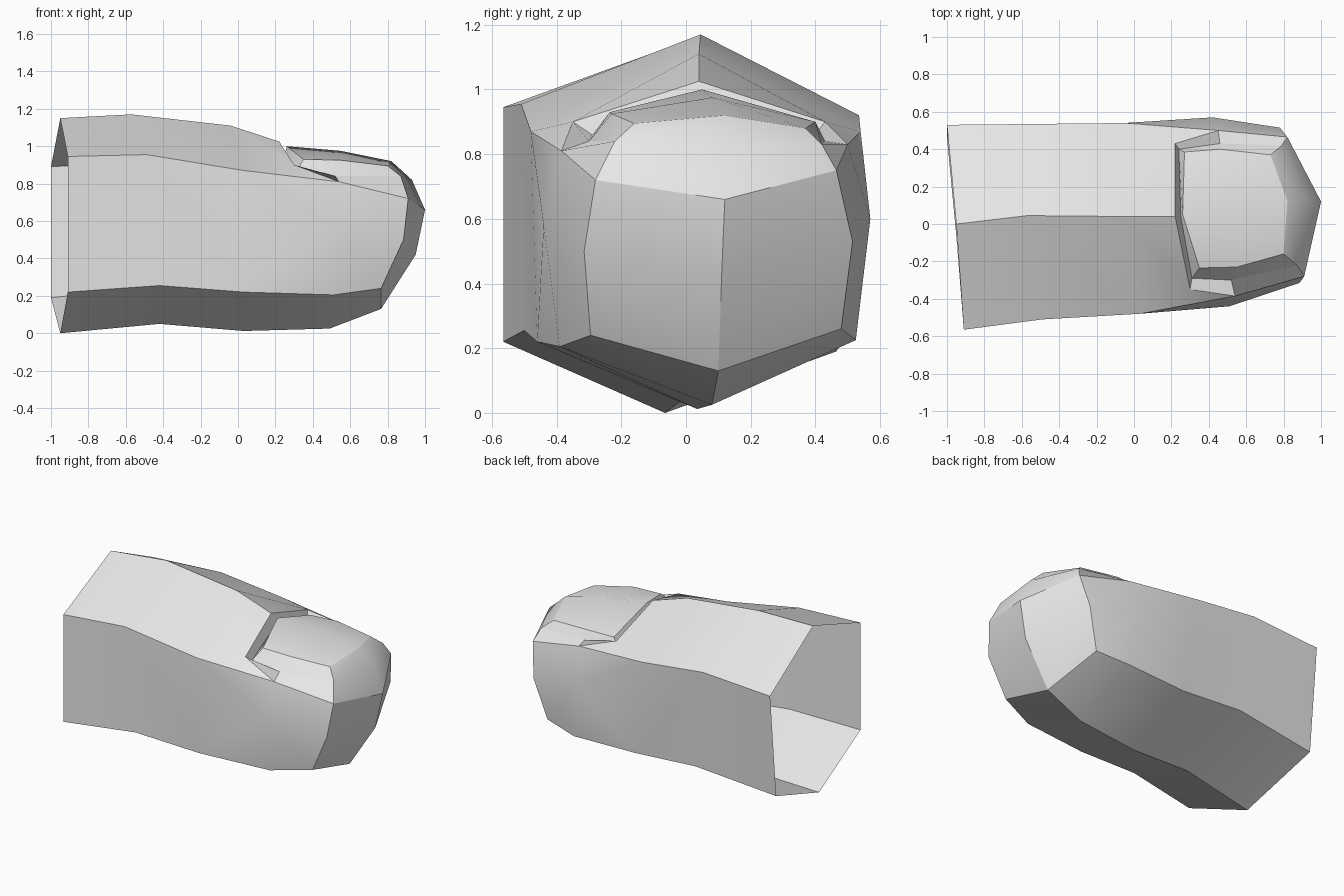
import bpy, bmesh, math
from mathutils import Vector

cube = bpy.data.objects.get("Cube")
if cube:
    bpy.data.objects.remove(cube)

skin_mat = bpy.data.materials.new("pale_grey")
skin_mat.use_nodes = True
grey = (0.8, 0.8, 0.8, 1)
skin_mat.diffuse_color = grey
skin_mat.node_tree.nodes["Principled BSDF"].inputs["Base Color"].default_value = grey


def strip(faces, rail_a, rail_b):
    """Bridge two rails of equal length with quads."""
    for i in range(len(rail_a) - 1):
        faces.append((rail_a[i], rail_a[i + 1], rail_b[i + 1], rail_b[i]))


def build(name, faces):
    """Weld a list of point polygons into one crisp-edged object."""
    bm = bmesh.new()
    cache = {}
    for polygon in faces:
        corners = []
        for point in polygon:
            if point not in cache:
                cache[point] = bm.verts.new(Vector(point))
            corners.append(cache[point])
        bm.faces.new(corners)
    bmesh.ops.recalc_face_normals(bm, faces=bm.faces)
    if sum(f.normal.z * f.calc_area() for f in bm.faces if f.calc_center_median().z > 0.85) < 0:
        bmesh.ops.reverse_faces(bm, faces=bm.faces)
    mesh = bpy.data.meshes.new(name)
    bm.to_mesh(mesh)
    bm.free()
    mesh.materials.append(skin_mat)
    obj = bpy.data.objects.new(name, mesh)
    bpy.context.collection.objects.link(obj)
    bpy.ops.object.select_all(action="DESELECT")
    obj.select_set(True)
    bpy.context.view_layer.objects.active = obj
    bpy.ops.object.shade_smooth_by_angle(angle=math.radians(30))
    return obj


# Rails running from the open end towards the tip
top = [(-.95, 0, 1.15), (-.57, .045, 1.17), (-.04, .04, 1.11), (.22, .04, 1.025)]
bottom = [(-.95, -.065, 0), (-.42, 0, .05), (.03, .035, .012), (.49, .08, .025), (.765, .1, .13)]
front_upper = [(-.91, -.565, .945), (-.49, -.51, .955), (.03, -.48, .87), (.3, -.35, .9)]
front_lower = [(-.91, -.565, .22), (-.42, -.5, .255), (.03, -.46, .22), (.51, -.39, .205), (.765, -.295, .24)]
back_upper = [(-1, .53, .89), (-.5, .535, .92), (-.05, .54, .87), (.22, .43, .9)]
back_lower = [(-1, .465, .19), (-.42, .5, .25), (.03, .5, .22), (.47, .525, .225), (.7, .48, .26)]

# Bulges on the sides, folds beside the nail, and columns down the tip
front_bulge, back_bulge = (.51, -.44, .58), (.42, .57, .6)
front_fold, back_fold = (.54, -.385, .81), (.45, .5, .83)
front_tip = [(.91, -.28, .72), (.885, -.315, .5), front_lower[-1]]
centre_tip = [(1, .12, .66), (.95, .11, .42), bottom[-1]]
back_tip = [(.82, .465, .75), (.78, .515, .53), back_lower[-1]]

# Nail columns, the slope ahead of the nail, and the groove around it
nail_front = [(.35, -.235, .93), (.55, -.23, .925), (.8, -.16, .895)]
nail_centre = [(.26, .05, 1), (.55, .08, .975), (.82, .12, .92)]
nail_back = [(.27, .385, .895), (.46, .4, .9), (.73, .37, .88)]
slope = [(.87, -.22, .84), (.93, .13, .82), (.79, .42, .83)]
groove_front = [(.31, -.29, .86), (.52, -.3, .84), slope[0]]
groove_back = [(.24, .4, .86), (.46, .43, .84), slope[-1]]
groove_rear = [groove_front[0], (.25, .04, .95), groove_back[0]]

# Finger: roof and underside
skin = []
strip(skin, top, front_upper)
strip(skin, top, back_upper)
strip(skin, bottom, front_lower)
strip(skin, bottom, back_lower)

# Finger: both flanks, the side folds and the groove slopes
for upper, lower, bulge, fold, tip, groove in (
        (front_upper, front_lower, front_bulge, front_fold, front_tip, groove_front),
        (back_upper, back_lower, back_bulge, back_fold, back_tip, groove_back)):
    strip(skin, upper[:3], lower[:3])
    knuckle, corner = upper[2], upper[3]
    skin += [(knuckle, lower[2], bulge), (lower[2], lower[3], bulge),
             (knuckle, bulge, fold), (knuckle, fold, corner)]
    strip(skin, [fold, bulge, lower[3]], tip)
    strip(skin, [corner, fold, tip[0]], groove)
    strip(skin, tip, centre_tip)

# Finger: rear fold, and the rounded end in front of the nail
strip(skin, [front_upper[3], top[3], back_upper[3]], groove_rear)
strip(skin, slope, [front_tip[0], centre_tip[0], back_tip[0]])
strip(skin, slope, [nail_front[-1], nail_centre[-1], nail_back[-1]])
build("finger", skin)

# Nail: plate with walls dropping into the groove
nail = []
strip(nail, nail_front, nail_centre)
strip(nail, nail_centre, nail_back)
strip(nail, nail_front, groove_front)
strip(nail, nail_back, groove_back)
strip(nail, [nail_front[0], nail_centre[0], nail_back[0]], groove_rear)
build("fingernail", nail)
